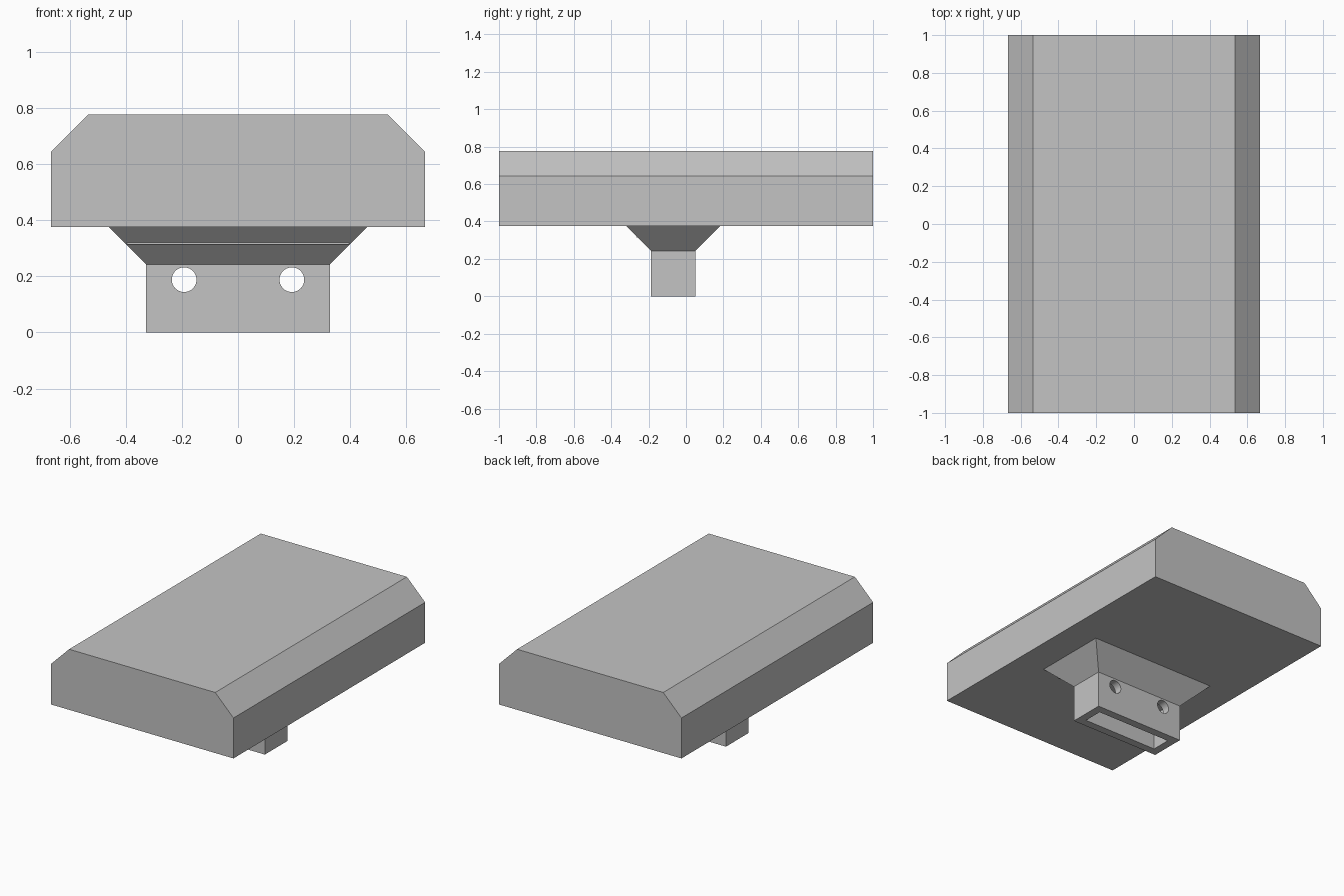
import bpy, bmesh
from math import radians
from mathutils import Matrix

cube = bpy.data.objects.get("Cube")
if cube:
    bpy.data.objects.remove(cube, do_unlink=True)

GREY = (0.55, 0.55, 0.55, 1)
mat = bpy.data.materials.new("light grey")
mat.use_nodes = True
mat.diffuse_color = GREY
mat.node_tree.nodes["Principled BSDF"].inputs["Base Color"].default_value = GREY


def finish(name, bm):
    bmesh.ops.recalc_face_normals(bm, faces=bm.faces)
    mesh = bpy.data.meshes.new(name)
    bm.to_mesh(mesh)
    bm.free()
    mesh.materials.append(mat)
    obj = bpy.data.objects.new(name, mesh)
    bpy.context.collection.objects.link(obj)
    return obj


def loft(name, rings):
    """Skin a stack of equal-length point rings and cap both ends."""
    bm = bmesh.new()
    loops = [[bm.verts.new(p) for p in ring] for ring in rings]
    n = len(loops[0])
    for a, b in zip(loops, loops[1:]):
        for i in range(n):
            j = (i + 1) % n
            bm.faces.new((a[i], a[j], b[j], b[i]))
    bm.faces.new(loops[0])
    bm.faces.new(loops[-1])
    return finish(name, bm)


def rect(hx, y0, y1, z):
    return [(-hx, y0, z), (hx, y0, z), (hx, y1, z), (-hx, y1, z)]


def block(name, hx, y0, y1, z0, z1):
    return loft(name, [rect(hx, y0, y1, z0), rect(hx, y0, y1, z1)])


def cut(target, cutter):
    cutter.hide_render = True
    mod = target.modifiers.new("cut", 'BOOLEAN')
    mod.object = cutter
    mod.solver = 'EXACT'
    bpy.context.view_layer.objects.active = target
    bpy.ops.object.modifier_apply(modifier=mod.name)
    bpy.data.objects.remove(cutter, do_unlink=True)


# Dimensions
HALF_W, CHAMFER, BASE, TOP = 0.667, 0.133, 0.376, 0.776
NECK, FRONT, BACK, FLARE_Z = 0.327, -0.187, 0.05, 0.243
WALL = 0.053

# Main slab with chamfered upper long edges
half = [(HALF_W, BASE), (HALF_W, TOP - CHAMFER), (HALF_W - CHAMFER, TOP)]
profile = half + [(-x, z) for x, z in reversed(half)]
loft("slab", [[(x, y, z) for x, z in profile] for y in (-1, 1)])

# Mount: straight neck flaring out to the slab
flare = BASE - FLARE_Z
mount = loft("mount", [
    rect(NECK, FRONT, BACK, 0),
    rect(NECK, FRONT, BACK, FLARE_Z),
    rect(NECK + flare, FRONT - flare, BACK + flare, BASE)])

# Slot open at the bottom
cut(mount, block("slot_cutter", NECK - WALL, FRONT + WALL, BACK - WALL, -0.1, FLARE_Z))

# Two screw holes running front to back
for side in (-1, 1):
    bm = bmesh.new()
    bmesh.ops.create_cone(
        bm, cap_ends=True, segments=40, radius1=0.044, radius2=0.044, depth=0.6,
        matrix=Matrix.Translation((side * 0.192, -0.07, 0.188)) @ Matrix.Rotation(radians(90), 4, 'X'))
    cut(mount, finish("hole_cutter", bm))

bpy.ops.object.select_all(action='DESELECT')
mount.select_set(True)
bpy.context.view_layer.objects.active = mount
bpy.ops.object.shade_smooth_by_angle(angle=radians(30))

# Thin lip across the front slope of the mount
block("front_lip", 0.396, -0.264, -0.24, 0.314, 0.321)
